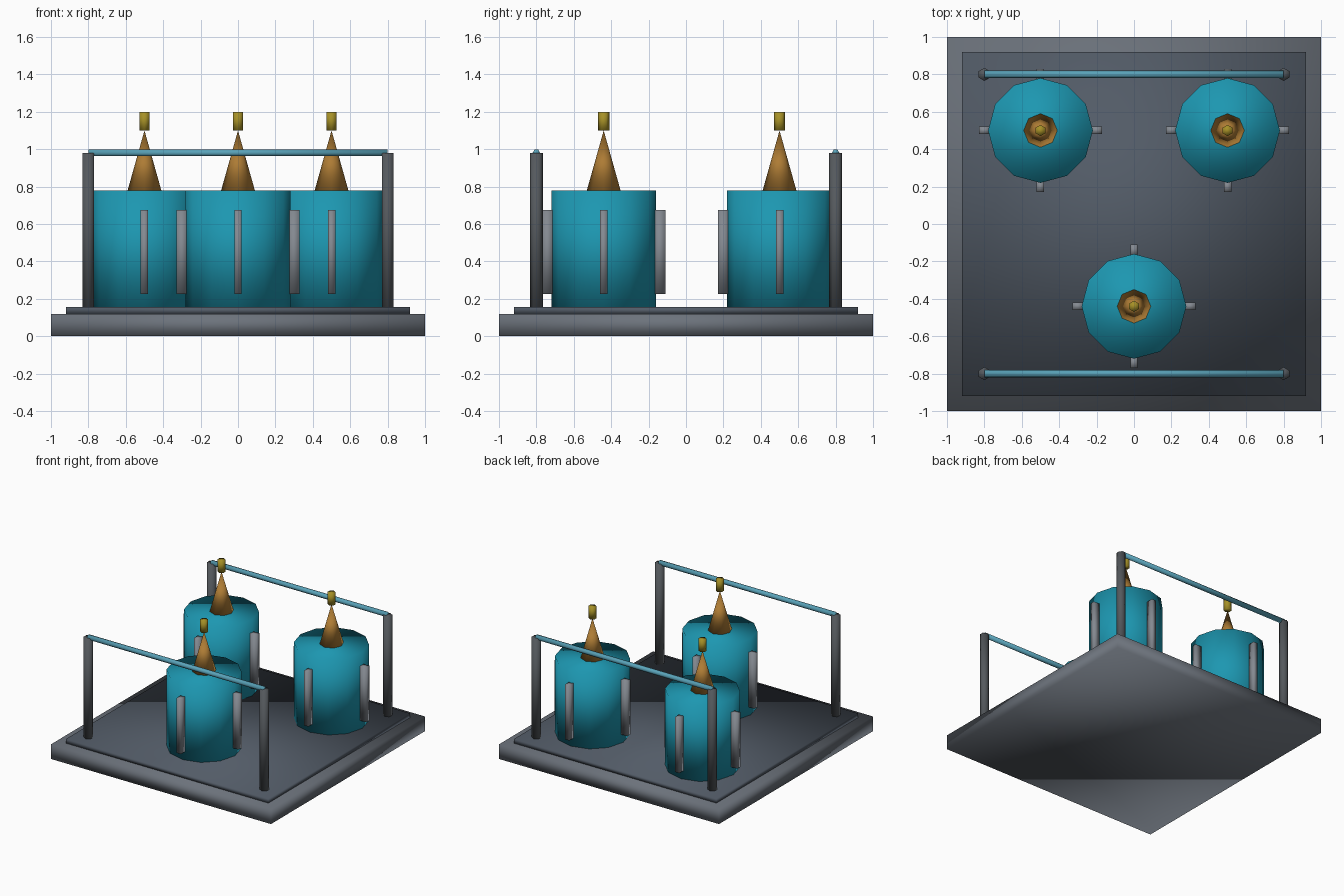
import bpy
from math import pi, cos, sin

if "Cube" in bpy.data.objects:
    bpy.data.objects.remove(bpy.data.objects["Cube"])


def material(name, color):
    m = bpy.data.materials.new(name)
    m.diffuse_color = (*color, 1)
    m.use_nodes = True
    m.node_tree.nodes["Principled BSDF"].inputs["Base Color"].default_value = m.diffuse_color
    return m


SLATE = material("slate", (0.15, 0.17, 0.20))
DECK = material("deck", (0.085, 0.105, 0.135))
TEAL = material("teal", (0.012, 0.31, 0.44))
BRONZE = material("bronze", (0.42, 0.20, 0.035))
GOLD = material("gold", (0.38, 0.28, 0.02))
STEEL = material("steel", (0.23, 0.25, 0.28))
IRON = material("iron", (0.09, 0.10, 0.11))
SKY = material("sky", (0.10, 0.36, 0.48))


def finish(name, mat):
    ob = bpy.context.object
    ob.name = name
    ob.data.materials.append(mat)
    bpy.ops.object.shade_smooth()
    return ob


def box(name, size, loc, mat, turn=0):
    bpy.ops.mesh.primitive_cube_add(size=1, location=loc, rotation=(0, 0, turn))
    bpy.context.object.scale = size
    bpy.ops.object.transform_apply(location=False, rotation=False, scale=True)
    return finish(name, mat)


def tube(name, sides, r, x, y, z0, z1, mat, r_top=None):
    bpy.ops.mesh.primitive_cone_add(vertices=sides, radius1=r,
                                    radius2=r if r_top is None else r_top,
                                    depth=z1 - z0, location=(x, y, (z0 + z1) / 2))
    return finish(name, mat)


# Stepped base
box("base", (2, 2, 0.12), (0, 0, 0.06), SLATE)
box("deck", (1.84, 1.84, 0.035), (0, 0, 0.1375), DECK)

# Three tanks, each with a cone, a tip and four fins
for i, (x, y) in enumerate([(-0.5, 0.5), (0.5, 0.5), (0, -0.44)]):
    tube(f"tank_{i}", 12, 0.28, x, y, 0.15, 0.78, TEAL)
    tube(f"cone_{i}", 8, 0.09, x, y, 0.78, 1.10, BRONZE, 0)
    tube(f"tip_{i}", 6, 0.03, x, y, 1.10, 1.20, GOLD)
    for k in range(4):
        a = k * pi / 2
        box(f"fin_{i}_{k}", (0.06, 0.04, 0.45),
            (x + 0.3 * cos(a), y + 0.3 * sin(a), 0.45), STEEL, a)

# Railings front and back
for side, y in (("front", -0.8), ("back", 0.8)):
    for end, x in (("left", -0.8), ("right", 0.8)):
        tube(f"{side}_{end}_post", 6, 0.035, x, y, 0.15, 0.98, IRON)
    rail = tube(f"{side}_rail", 6, 0.02, 0, y, 0.18, 1.78, SKY)
    rail.rotation_euler = (0, pi / 2, 0)
